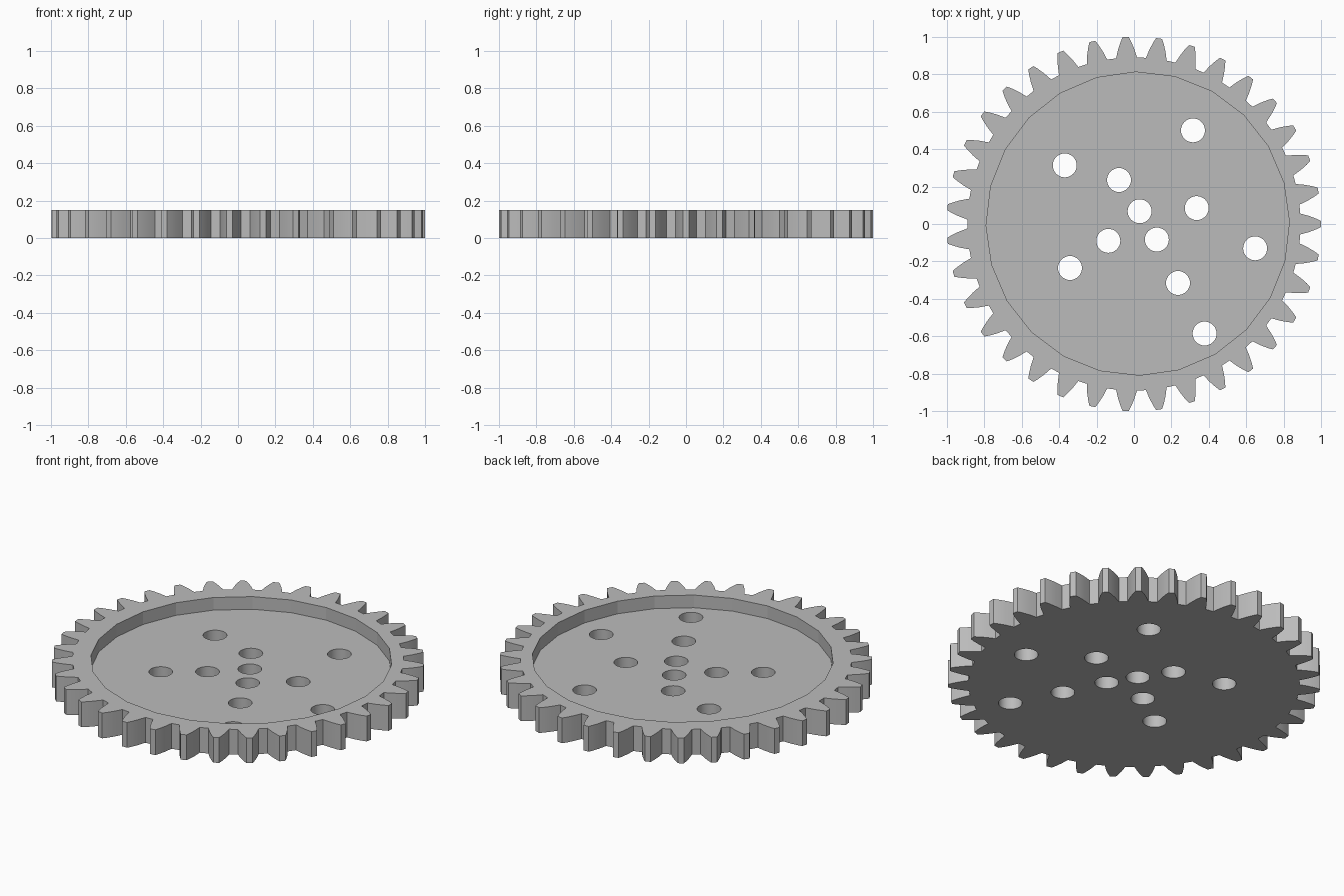
import bpy, bmesh
from math import sin, cos, radians, pi
from mathutils import Matrix, Vector

default = bpy.data.objects.get("Cube")
if default:
    bpy.data.objects.remove(default, do_unlink=True)

TEETH = 35
THICKNESS = 0.15
FLOOR = 0.075
HOLE_RADIUS = 0.064
# Half profile of one tooth: radius, half width
TOOTH = [(0.888, 0.056), (0.935, 0.043), (0.975, 0.028), (1.0, 0.016)]
HOLES = [(0.315, 0.50), (-0.37, 0.313), (-0.08, 0.235), (0.03, 0.068),
         (0.335, 0.085), (-0.137, -0.09), (0.122, -0.083), (-0.342, -0.235),
         (0.647, -0.13), (0.235, -0.315), (0.377, -0.585)]

grey = bpy.data.materials.new("light grey")
grey.use_nodes = True
grey.diffuse_color = (0.5, 0.5, 0.5, 1)
grey.node_tree.nodes["Principled BSDF"].inputs["Base Color"].default_value = (0.5, 0.5, 0.5, 1)


def make_object(name, bm):
    bmesh.ops.recalc_face_normals(bm, faces=bm.faces)
    mesh = bpy.data.meshes.new(name)
    bm.to_mesh(mesh)
    bm.free()
    mesh.materials.append(grey)
    obj = bpy.data.objects.new(name, mesh)
    bpy.context.collection.objects.link(obj)
    return obj


def add_cylinder(bm, x, y, radius, sides, bottom, top, turn=0):
    place = Matrix.Translation((x, y, (bottom + top) / 2)) @ Matrix.Rotation(turn, 4, 'Z')
    bmesh.ops.create_cone(bm, cap_ends=True, segments=sides, radius1=radius,
                          radius2=radius, depth=top - bottom, matrix=place)


# Toothed disc: one tooth profile repeated around, then extruded
bm = bmesh.new()
profile = [(r, -w) for r, w in TOOTH] + [(r, w) for r, w in reversed(TOOTH)]
outline = []
for i in range(TEETH):
    a = 2 * pi * i / TEETH
    for r, w in profile:
        outline.append(bm.verts.new((r * cos(a) - w * sin(a), r * sin(a) + w * cos(a), 0)))
base = bm.faces.new(outline)
top = bmesh.ops.extrude_face_region(bm, geom=[base], use_keep_orig=True)
bmesh.ops.translate(bm, vec=Vector((0, 0, THICKNESS)),
                    verts=[g for g in top["geom"] if isinstance(g, bmesh.types.BMVert)])
gear = make_object("gear_wheel", bm)

# Cutters: shallow round pocket and the through holes
bm = bmesh.new()
add_cylinder(bm, 0.02, 0.002, 0.81, 24, FLOOR, THICKNESS + 0.1, radians(0.7))
pocket = make_object("pocket_cutter", bm)
bm = bmesh.new()
for x, y in HOLES:
    add_cylinder(bm, x, y, HOLE_RADIUS, 32, -0.1, THICKNESS + 0.1)
holes = make_object("hole_cutter", bm)

bpy.ops.object.select_all(action='DESELECT')
gear.select_set(True)
bpy.context.view_layer.objects.active = gear
for cutter in (pocket, holes):
    cutter.hide_render = True
    cut = gear.modifiers.new(cutter.name, 'BOOLEAN')
    cut.operation = 'DIFFERENCE'
    cut.solver = 'EXACT'
    cut.object = cutter
    bpy.ops.object.modifier_apply(modifier=cut.name)
    bpy.data.objects.remove(cutter, do_unlink=True)

# Smooth hole walls, crisp teeth and pocket
bpy.ops.object.shade_smooth_by_angle(angle=radians(14))
